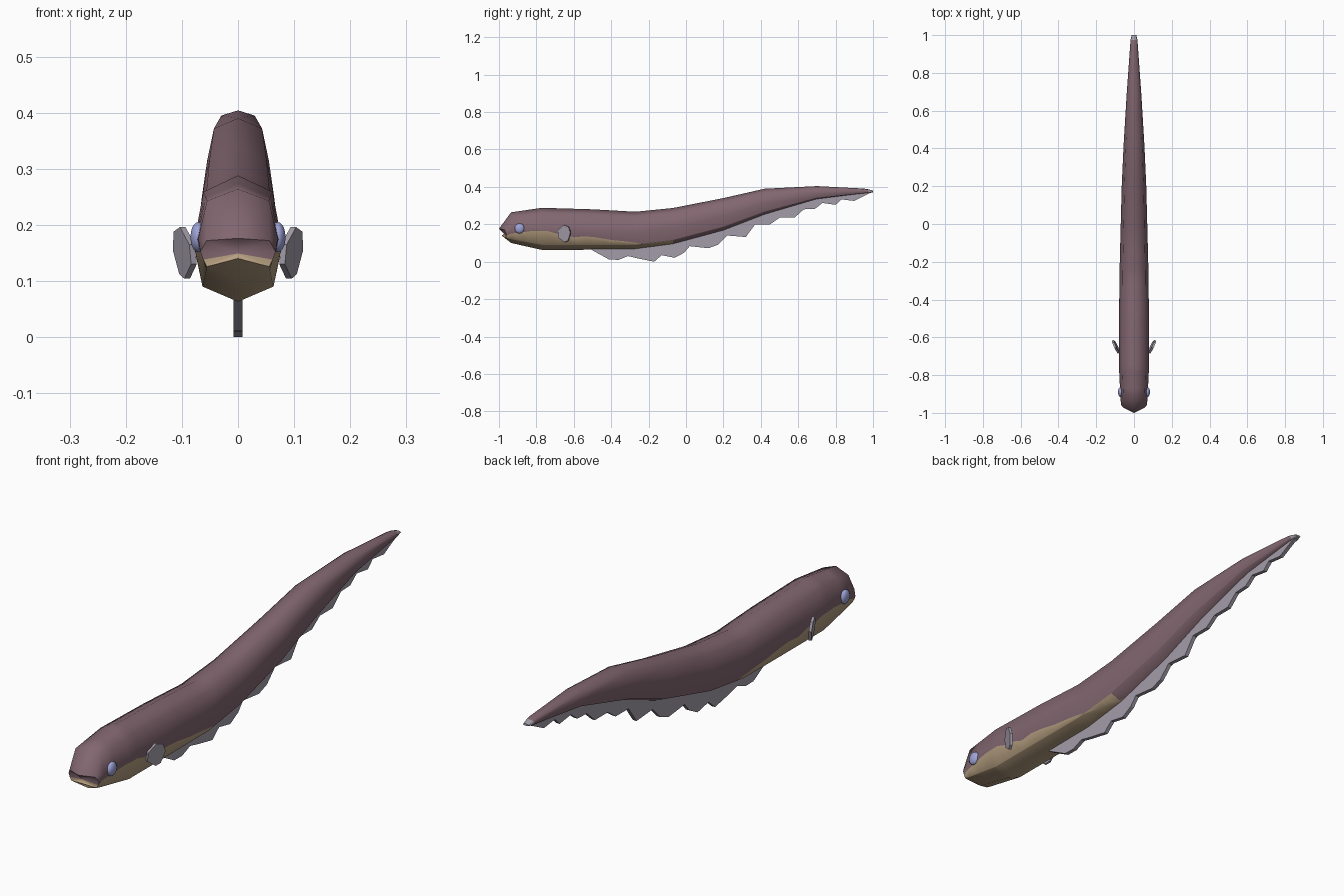
import bpy, bmesh, math

if "Cube" in bpy.data.objects:
    bpy.data.objects.remove(bpy.data.objects["Cube"])


def material(name, rgb):
    m = bpy.data.materials.new(name)
    m.diffuse_color = (*rgb, 1)
    m.use_nodes = True
    m.node_tree.nodes["Principled BSDF"].inputs["Base Color"].default_value = m.diffuse_color
    return m


SKIN = material("mauve skin", (0.225, 0.135, 0.162))
BELLY = material("tan belly", (0.47, 0.35, 0.22))
FIN = material("grey fin", (0.37, 0.335, 0.40))
EYE = material("lavender eye", (0.34, 0.37, 0.68))


def interp(table, y):
    """Linear lookup of every column of a table keyed by y."""
    if y <= table[0][0]:
        return table[0][1:]
    for a, b in zip(table, table[1:]):
        if y <= b[0]:
            t = (y - a[0]) / (b[0] - a[0])
            return [p + (q - p) * t for p, q in zip(a[1:], b[1:])]
    return table[-1][1:]


def finish(bm, name, mats):
    bmesh.ops.remove_doubles(bm, verts=bm.verts, dist=0.0002)
    bmesh.ops.recalc_face_normals(bm, faces=bm.faces)
    me = bpy.data.meshes.new(name)
    bm.to_mesh(me)
    bm.free()
    ob = bpy.data.objects.new(name, me)
    bpy.context.collection.objects.link(ob)
    for m in mats:
        me.materials.append(m)
    return ob


def smooth(ob, degrees):
    bpy.ops.object.select_all(action='DESELECT')
    ob.select_set(True)
    bpy.context.view_layer.objects.active = ob
    bpy.ops.object.shade_smooth_by_angle(angle=math.radians(degrees))


# Body stations: y, top z, bottom z, half width
BODY = [(-0.935, 0.264, 0.100, 0.071), (-0.77, 0.288, 0.063, 0.079),
        (-0.50, 0.280, 0.064, 0.079), (-0.27, 0.267, 0.066, 0.077),
        (-0.07, 0.287, 0.092, 0.072), (0.20, 0.340, 0.165, 0.065),
        (0.42, 0.390, 0.250, 0.055), (0.70, 0.404, 0.333, 0.038),
        (0.95, 0.391, 0.364, 0.020), (0.975, 0.387, 0.366, 0.018),
        (1.0, 0.379, 0.371, 0.012)]
# Wavy upper edge of the belly colour: y, z
EDGE = [(-0.935, 0.150), (-0.87, 0.158), (-0.82, 0.165), (-0.78, 0.172),
        (-0.74, 0.170), (-0.70, 0.152), (-0.66, 0.150), (-0.60, 0.130),
        (-0.54, 0.136), (-0.48, 0.130), (-0.40, 0.116), (-0.32, 0.108),
        (-0.24, 0.097), (-0.15, 0.090), (-0.02, 0.080)]


def half_section(y):
    top, bot, w = interp(BODY, y)
    h = top - bot
    side_z, low_z = bot + 0.46 * h, bot + 0.12 * h
    ez = max(low_z + 0.002, min(side_z - 0.002, interp(EDGE, y)[0]))
    k = (ez - low_z) / (side_z - low_z)
    f = min(1, max(0.02, (y + 0.25) / 0.24))     # belly colour tapers away
    f = min(f, 0.97)
    return [(0, y, top), (0.78 * w, y, top - 0.13 * h), (w, y, side_z),
            (w * (0.8 + 0.2 * k), y, ez), (0.8 * w, y, low_z),
            (0.8 * w * (1 - f), y, low_z + (bot - low_z) * f), (0, y, bot)]


# Body: half sections lofted along y, mirrored
NOSE = [(0, -1.0, 0.176), (0.056, -0.972, 0.172), (0.067, -0.962, 0.152),
        (0.062, -0.962, 0.138), (0.056, -0.962, 0.126),
        (0.054, -0.963, 0.126), (0, -0.986, 0.140)]
ys = sorted({r[0] for r in BODY} | {r[0] for r in EDGE})
sections = [NOSE] + [half_section(y) for y in ys]
bm = bmesh.new()
for s in (1, -1):
    rings = [[bm.verts.new((s * x, y, z)) for x, y, z in sec]
             for sec in sections]
    for i, (a, b) in enumerate(zip(rings, rings[1:])):
        y0 = 0.5 * (a[3].co.y + b[3].co.y)
        for j in range(6):
            f = bm.faces.new((a[j], a[j + 1], b[j + 1], b[j]))
            if y0 > 0.975:
                f.material_index = 2
            elif y0 < -0.02 and (j == 5 or (j in (3, 4) and y0 < -0.24)
                                 or (j == 4 and y0 < -0.1)):
                f.material_index = 1
    # mouth notch and tail cap
    mouth = bm.verts.new((0, -0.972, 0.149))
    for j in range(6):
        f = bm.faces.new((rings[0][j], rings[0][j + 1], mouth))
        f.material_index = 1 if j > 2 else 0
    cap = bm.faces.new(rings[-1])
    cap.material_index = 2
body = finish(bm, "body", [SKIN, BELLY, FIN])
smooth(body, 62)


def plate(name, points, offset):
    """Solid plate: outline points shifted by +-offset."""
    bm = bmesh.new()
    rings = [[bm.verts.new([c + d * o for c, o in zip(p, offset)])
              for p in points] for d in (-1, 1)]
    for r in rings:
        bm.faces.new(r)
    n = len(points)
    for i in range(n):
        k = (i + 1) % n
        bm.faces.new((rings[0][i], rings[0][k], rings[1][k], rings[1][i]))
    return finish(bm, name, [FIN])


# Long rippled fin under the body
RIPPLE = [(-0.51, 0.066), (-0.41, 0.011), (-0.36, 0.010), (-0.31, 0.030),
          (-0.26, 0.018), (-0.17, 0.0), (-0.13, 0.035), (-0.06, 0.021),
          (-0.01, 0.048), (0.02, 0.083), (0.12, 0.072), (0.17, 0.090),
          (0.22, 0.140), (0.32, 0.132), (0.37, 0.200), (0.45, 0.200),
          (0.50, 0.235), (0.58, 0.235), (0.63, 0.280), (0.69, 0.283),
          (0.73, 0.314), (0.80, 0.304), (0.83, 0.333), (0.90, 0.325),
          (0.94, 0.346), (0.985, 0.368)]
upper = [(0, y, interp(BODY, y)[1] + 0.008) for y, z in reversed(RIPPLE)]
plate("belly_fin", [(0, y, z) for y, z in RIPPLE] + upper, (0.008, 0, 0))

# Side fins and eyes
LEAF = [(-0.682, 0.130), (-0.684, 0.165), (-0.655, 0.196), (-0.628, 0.188),
        (-0.616, 0.155), (-0.630, 0.112), (-0.648, 0.104)]
for s, side in ((1, "left"), (-1, "right")):
    pts = [(s * (0.080 + 0.45 * (y + 0.684) + 0.12 * (z - 0.15)), y, z)
           for y, z in LEAF]
    plate("side_fin_" + side, pts, (s * 0.005, -0.002, 0))

    bm = bmesh.new()
    bmesh.ops.create_uvsphere(bm, u_segments=14, v_segments=10, radius=1)
    for v in bm.verts:
        x, y, z = v.co
        v.co = (s * (0.071 + 0.014 * x), -0.89 + 0.026 * y, 0.178 + 0.027 * z)
    smooth(finish(bm, "eye_" + side, [EYE]), 60)
